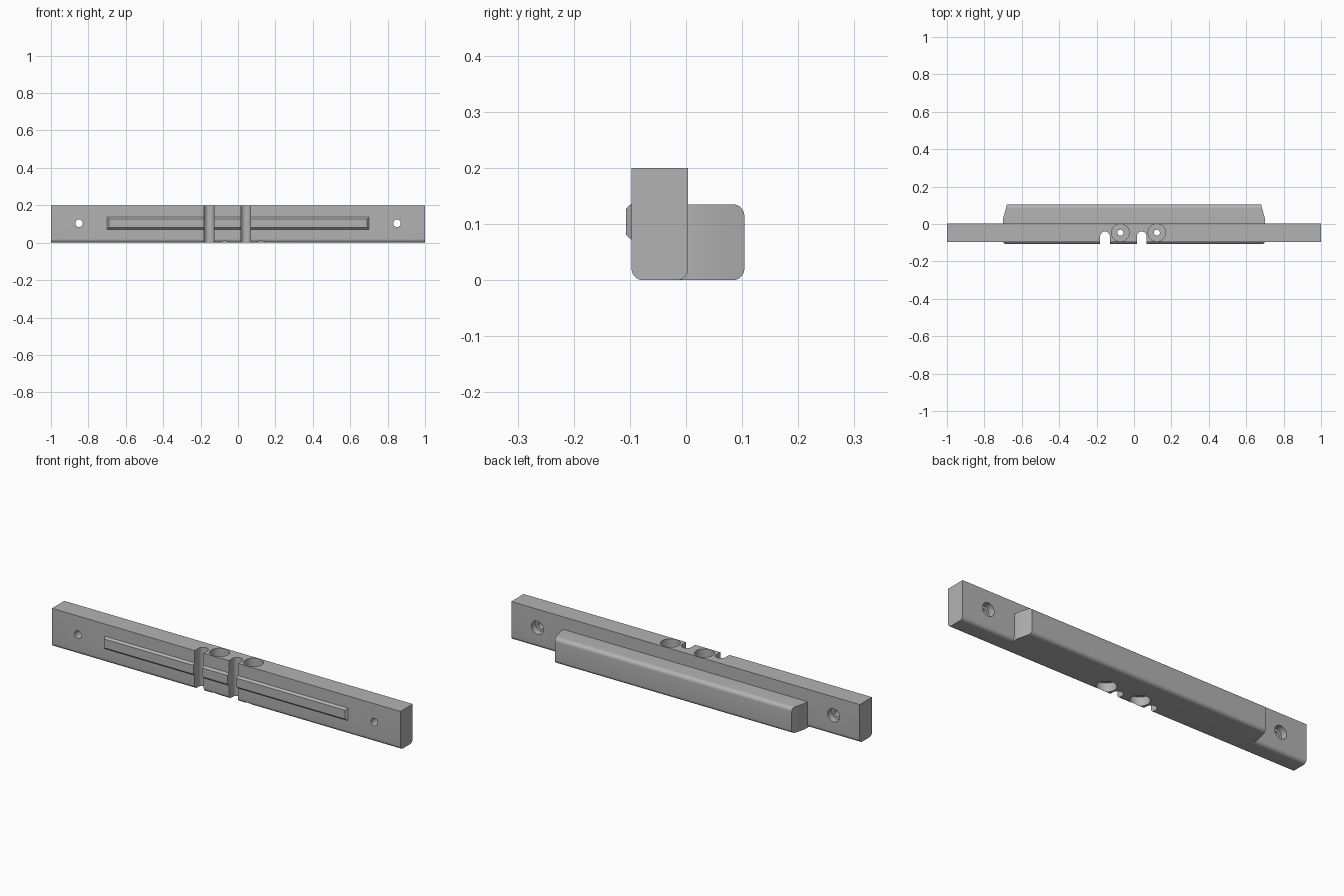
import bpy, bmesh, math
from mathutils import Matrix

if "Cube" in bpy.data.objects:
    bpy.data.objects.remove(bpy.data.objects["Cube"])

grey = bpy.data.materials.new("plain grey")
grey.use_nodes = True
colour = (0.45, 0.45, 0.45, 1)
grey.diffuse_color = colour
grey.node_tree.nodes["Principled BSDF"].inputs["Base Color"].default_value = colour


def finish(bm, name):
    bmesh.ops.recalc_face_normals(bm, faces=bm.faces)
    mesh = bpy.data.meshes.new(name)
    bm.to_mesh(mesh)
    bm.free()
    mesh.materials.append(grey)
    obj = bpy.data.objects.new(name, mesh)
    bpy.context.collection.objects.link(obj)
    return obj


def block(name, x0, x1, y0, y1, z0, z1, rounded=None, radius=0.02):
    """Box whose lengthwise edges picked by rounded(y, z) are filleted."""
    bm = bmesh.new()
    bmesh.ops.create_cube(bm, size=1)
    for v in bm.verts:
        v.co = (x1 if v.co.x > 0 else x0, y1 if v.co.y > 0 else y0, z1 if v.co.z > 0 else z0)
    if rounded:
        edges = []
        for e in bm.edges:
            a, b = e.verts[0].co, e.verts[1].co
            if abs(a.x - b.x) > 0.1 and rounded(a.y, a.z):
                edges.append(e)
        bmesh.ops.bevel(bm, geom=edges, offset=radius, segments=8, profile=0.5, affect='EDGES')
    return finish(bm, name)


def cylinder(name, centre, radius, depth, along_y=False):
    bm = bmesh.new()
    turn = Matrix.Rotation(math.pi / 2, 4, 'X') if along_y else Matrix()
    bmesh.ops.create_cone(bm, cap_ends=True, segments=48, radius1=radius, radius2=radius,
                          depth=depth, matrix=Matrix.Translation(centre) @ turn)
    return finish(bm, name)


def combine(target, other, operation):
    mod = target.modifiers.new("join", 'BOOLEAN')
    mod.operation, mod.solver, mod.object = operation, 'EXACT', other
    bpy.context.view_layer.objects.active = target
    bpy.ops.object.modifier_apply(modifier=mod.name)
    bpy.data.objects.remove(other)


FRONT, BACK, TOP = -0.097, 0.004, 0.2

# Long main bar, rounded along the underside
bar = block("mounting_bar", -1, 1, FRONT, BACK, 0, TOP, lambda y, z: z < 0.01)

# Rear ledge with rounded back edges and slanted ends
ledge = block("rear_ledge", -0.7, 0.7, -0.05, 0.104, 0, 0.135, lambda y, z: y > 0)
combine(bar, ledge, 'UNION')
for side in (-1, 1):
    wedge = bmesh.new()
    corners = [(0.7, 0.028), (0.678, 0.11), (0.75, 0.11), (0.75, 0.028)]
    face = wedge.faces.new([wedge.verts.new((side * x, y, -0.05)) for x, y in corners])
    out = bmesh.ops.extrude_face_region(wedge, geom=[face])
    for item in out["geom"]:
        if isinstance(item, bmesh.types.BMVert):
            item.co.z = 0.3
    combine(bar, finish(wedge, "end_slant"), 'DIFFERENCE')

# Raised front rail, chamfered around its face
bm = bmesh.new()
bmesh.ops.create_cube(bm, size=1)
for v in bm.verts:
    inset = 0.01 if v.co.y < 0 else 0
    v.co = (math.copysign(0.7 - inset, v.co.x), -0.107 if v.co.y < 0 else FRONT + 0.0005,
            0.104 + math.copysign(0.033 - inset, v.co.z))
combine(bar, finish(bm, "front_rail"), 'UNION')

# Two round-ended cable slots through the front
for x in (-0.155, 0.041):
    combine(bar, block("slot", x - 0.026, x + 0.026, -0.2, -0.066, -0.1, 0.3), 'DIFFERENCE')
    combine(bar, cylinder("slot_end", (x, -0.066, 0.1), 0.026, 0.4), 'DIFFERENCE')

# Two vertical bolt holes, counterbored above and below
for x in (-0.073, 0.122):
    combine(bar, cylinder("bolt_hole", (x, -0.0465, 0.1), 0.016, 0.5), 'DIFFERENCE')
    for z in (0, TOP):
        combine(bar, cylinder("counterbore", (x, -0.0465, z), 0.047, 0.09), 'DIFFERENCE')

# Screw holes near the ends, recessed at the back
for x in (-0.85, 0.85):
    combine(bar, cylinder("screw_hole", (x, 0, 0.104), 0.02, 0.5, True), 'DIFFERENCE')
    combine(bar, cylinder("screw_recess", (x, BACK, 0.104), 0.034, 0.07, True), 'DIFFERENCE')

bpy.ops.object.select_all(action='DESELECT')
bar.select_set(True)
bpy.context.view_layer.objects.active = bar
bpy.ops.object.shade_smooth_by_angle(angle=math.radians(30))
